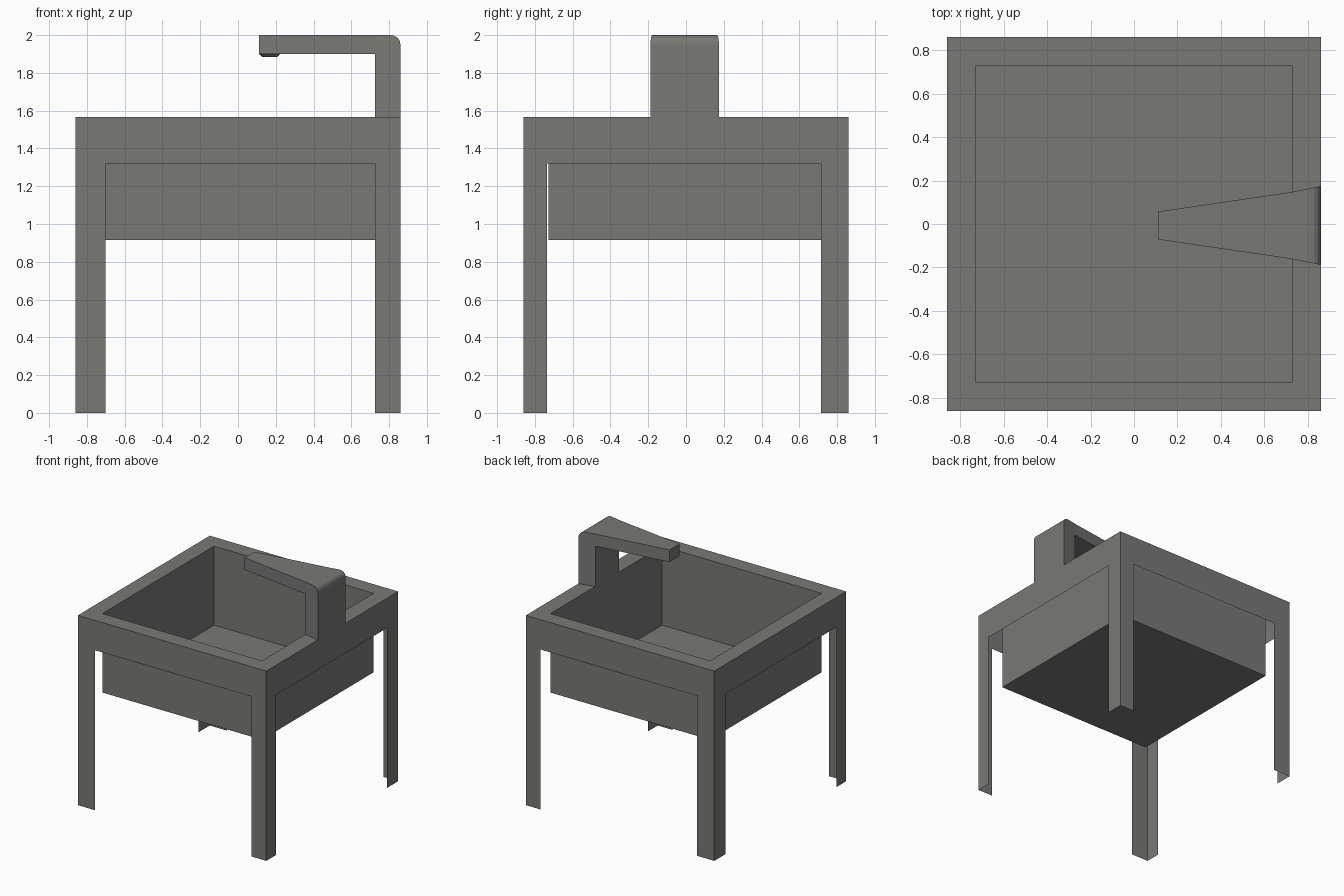
import bpy, bmesh, math

if "Cube" in bpy.data.objects:
    bpy.data.objects.remove(bpy.data.objects["Cube"])

H, B = 0.86, 0.728           # half width of table, half width of basin
TOP, ARCH, FLOOR = 1.566, 1.32, 0.914

mat = bpy.data.materials.new("dark_grey")
mat.diffuse_color = (0.19, 0.19, 0.178, 1)
mat.use_nodes = True
mat.node_tree.nodes["Principled BSDF"].inputs["Base Color"].default_value = mat.diffuse_color


def make(name, build):
    bm = bmesh.new()
    build(bm)
    bmesh.ops.remove_doubles(bm, verts=bm.verts, dist=1e-4)
    me = bpy.data.meshes.new(name)
    bm.to_mesh(me)
    bm.free()
    me.materials.append(mat)
    ob = bpy.data.objects.new(name, me)
    bpy.context.collection.objects.link(ob)
    return ob


def face(bm, pts):
    return bm.faces.new([bm.verts.new(p) for p in pts])


# Thin sheet panels: an apron with two leg halves
def arch(a, b):
    return [(-H, 0), (a, 0), (a, ARCH), (b, ARCH), (b, 0), (H, 0), (H, TOP), (-H, TOP)]


def ring(h, z):
    return [(-h, -h, z), (h, -h, z), (h, h, z), (-h, h, z)]


def frame(bm):
    for s in (-1, 1):
        fx = [(x, s * H, z) for x, z in arch(-0.702, 0.725)]
        fy = [(s * H, y, z) for y, z in arch(-0.736, 0.715)]
        face(bm, fx if s < 0 else fx[::-1])
        face(bm, fy if s > 0 else fy[::-1])
    # Flat rim around the basin
    o, i = ring(H, TOP), ring(B, TOP)
    for k in range(4):
        n = (k + 1) % 4
        face(bm, [o[k], o[n], i[n], i[k]])


def basin(bm):
    t, f = ring(B, TOP), ring(B, FLOOR)
    face(bm, f)
    for k in range(4):
        n = (k + 1) % 4
        face(bm, [t[k], t[n], f[n], f[k]])


# Tap: side profile widened along x, with a rounded outer corner
def half_width(x):
    if x < 0.725:
        return 0.064 + (x - 0.11) / 0.615 * 0.09
    return 0.154 + (x - 0.725) / 0.135 * 0.027


def tap(bm):
    r = 0.05
    curve = [(H - r + r * math.cos(a), 2 - r + r * math.sin(a))
             for a in [math.radians(22.5 * i) for i in range(5)]]
    post = [(0.725, 1.9), (0.725, TOP), (H, TOP)] + curve + [(0.725, 2.0)]
    arm = [(0.11, 1.9), (0.725, 1.9), (0.725, 2.0), (0.11, 2.0)]

    def pt(p, s):
        return (p[0], -0.007 + s * half_width(p[0]), p[1])

    for prof in (post, arm):
        face(bm, [pt(p, -1) for p in prof])
        face(bm, [pt(p, 1) for p in prof[::-1]])
    outline = post[1:] + [(0.11, 2.0), (0.11, 1.9), (0.725, 1.9)]
    for k, p in enumerate(outline):
        q = outline[(k + 1) % len(outline)]
        if k == 0:
            continue          # open where the post meets the rim
        face(bm, [pt(q, -1), pt(p, -1), pt(p, 1), pt(q, 1)])


# Shallow spout outlet under the arm tip
def outlet(bm):
    def loop(r, z):
        return [(0.168 + r * math.cos(i * math.pi / 4),
                 -0.007 + r * math.sin(i * math.pi / 4), z) for i in range(8)]
    t, b = loop(0.057, 1.9), loop(0.038, 1.883)
    face(bm, b[::-1])
    for k in range(8):
        n = (k + 1) % 8
        face(bm, [b[k], b[n], t[n], t[k]])


make("table_frame", frame)
make("basin", basin)
make("spout_outlet", outlet)
make("tap", tap)
